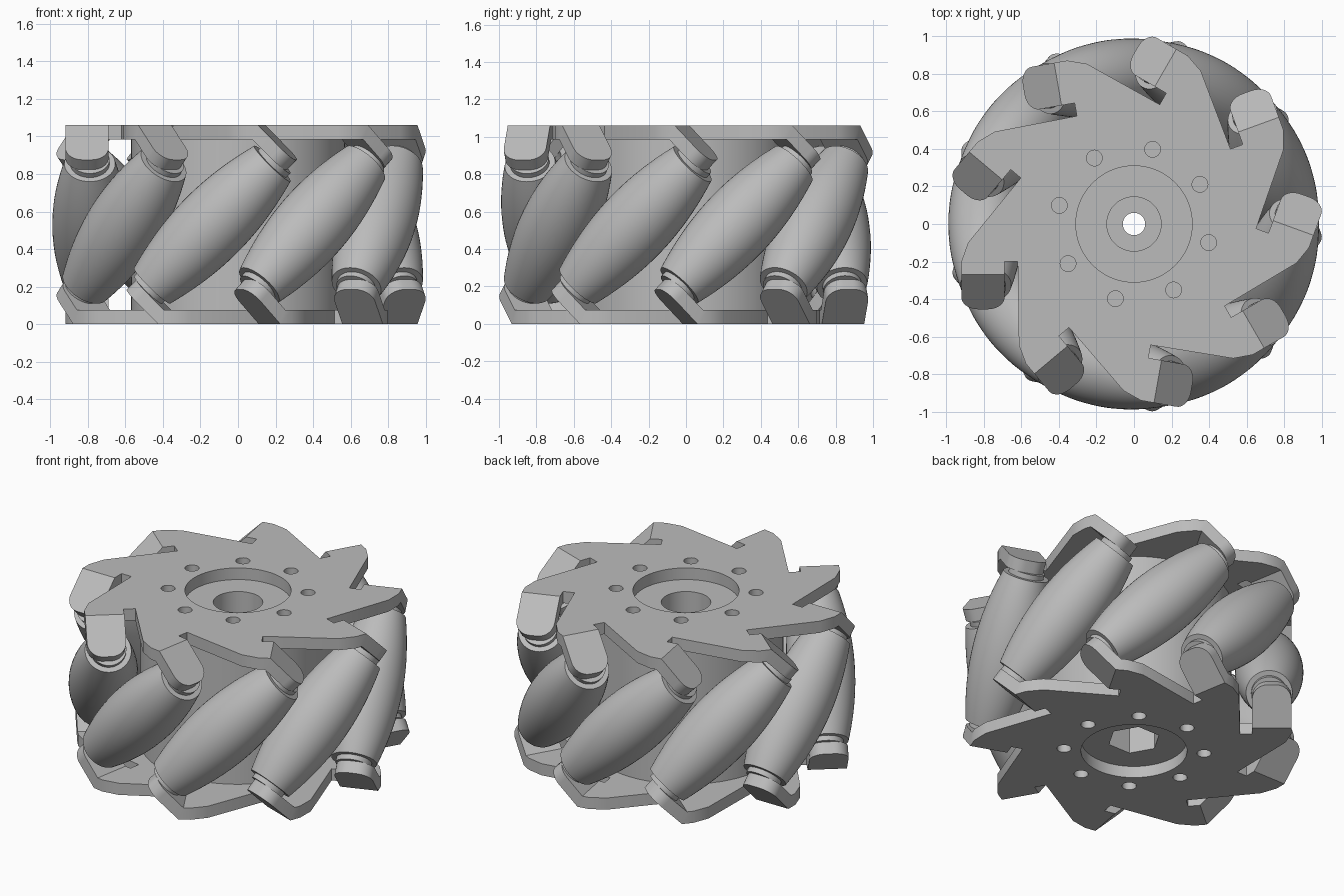
import bpy, bmesh, math
from mathutils import Matrix, Vector

cube = bpy.data.objects.get("Cube")
if cube:
    bpy.data.objects.remove(cube)

COUNT = 9                 # rollers around the wheel
STEP = math.tau / COUNT
START = math.radians(20)
H, T = 1.06, 0.075        # wheel height, sheet thickness
MID = H / 2
RC, RW = 0.79, 0.99       # roller axis radius, wheel radius
IN, OUT = 0.69, 0.92      # tab width limits, measured radially
TAB = 0.566               # outer face of tab along roller axis
ROOT2 = math.sqrt(2)

mat = bpy.data.materials.new("light grey")
mat.use_nodes = True
GREY = (0.5, 0.5, 0.5, 1)
mat.diffuse_color = GREY
mat.node_tree.nodes["Principled BSDF"].inputs["Base Color"].default_value = GREY


def finish(bm, name):
    bmesh.ops.recalc_face_normals(bm, faces=bm.faces[:])
    mesh = bpy.data.meshes.new(name)
    bm.to_mesh(mesh)
    bm.free()
    mesh.materials.append(mat)
    obj = bpy.data.objects.new(name, mesh)
    bpy.context.collection.objects.link(obj)
    return obj


def smooth(obj, angle=35):
    bpy.ops.object.select_all(action='DESELECT')
    obj.select_set(True)
    bpy.context.view_layer.objects.active = obj
    bpy.ops.object.shade_smooth_by_angle(angle=math.radians(angle))


def slab(bm, lower, upper):
    """Solid between two matching outlines."""
    a = [bm.verts.new(p) for p in lower]
    b = [bm.verts.new(p) for p in upper]
    bm.faces.new(a[::-1])
    bm.faces.new(b)
    for i in range(len(a)):
        j = (i + 1) % len(a)
        bm.faces.new((a[i], a[j], b[j], b[i]))


def drum(bm, radius, z0, z1, x=0, y=0, sides=64):
    ring = [(x + radius * math.cos(math.tau * i / sides),
             y + radius * math.sin(math.tau * i / sides)) for i in range(sides)]
    slab(bm, [(p, q, z0) for p, q in ring], [(p, q, z1) for p, q in ring])


def cut(obj, *drums):
    """Subtract drums one at a time."""
    for args in drums:
        bm = bmesh.new()
        drum(bm, *args)
        tool = finish(bm, "cutter")
        tool.hide_render = True
        mod = obj.modifiers.new("cut", 'BOOLEAN')
        mod.operation, mod.solver, mod.object = 'DIFFERENCE', 'EXACT', tool
        bpy.ops.object.select_all(action='DESELECT')
        bpy.context.view_layer.objects.active = obj
        obj.select_set(True)
        bpy.ops.object.modifier_apply(modifier=mod.name)
        bpy.data.objects.remove(tool)


def spin(k):
    return Matrix.Rotation(START + k * STEP, 4, 'Z')


bolt_holes = []
for k in range(8):
    ang = math.radians(31 + 45 * k)
    bolt_holes.append((0.042, -0.1, H + 0.1, 0.41 * math.cos(ang), 0.41 * math.sin(ang), 24))


def tab_outline(w):
    """Strap with rounded tip on the plane at distance w along the roller axis."""
    bend_z = H if w == TAB else H - T
    bend_s = w * ROOT2 - (bend_z - MID)
    root, tip, rad = (bend_s - bend_z) / ROOT2, (0.455 - 0.876) / ROOT2, 0.09
    flat = [(IN, root), (OUT, root)]
    for cx, a0 in ((OUT - rad, 0), (IN + rad, 90)):
        for i in range(9):
            a = math.radians(a0 + i * 90 / 8)
            flat.append((cx + rad * math.cos(a), tip - rad + rad * math.sin(a)))
    # plane coordinates: radial and down-slope
    base = Vector((0, w, w)) / ROOT2
    out = []
    for r, q in flat:
        down = q + MID / ROOT2
        out.append(Vector((r, base.y + down / ROOT2, MID + base.z - down / ROOT2)))
    return out


def side_plate(name):
    # flat star-shaped sheet
    bm = bmesh.new()
    outlines = []
    for z, bend in ((H - T, (TAB - T) * ROOT2 - MID + T), (H, TAB * ROOT2 - MID)):
        arm = [(0.885, 0.1), (OUT, 0.2), (OUT, bend), (IN, bend), (IN, 0.2), (0.62, 0.2)]
        outlines.append([spin(k) @ Vector((r, s, z)) for k in range(COUNT) for r, s in arm])
    slab(bm, *outlines)
    obj = finish(bm, name)
    cut(obj, (0.31, -0.1, H + 0.1), *bolt_holes)
    # bent tabs
    bm = bmesh.new()
    bm.from_mesh(obj.data)
    inner, outer = tab_outline(TAB - T), tab_outline(TAB)
    for k in range(COUNT):
        slab(bm, [spin(k) @ p for p in inner], [spin(k) @ p for p in outer])
    bmesh.ops.recalc_face_normals(bm, faces=bm.faces[:])
    bm.to_mesh(obj.data)
    bm.free()
    return obj


top_plate = side_plate("top_plate")
smooth(top_plate, 25)

# bottom plate is the top one turned over about a roller's radial line
bottom_plate = top_plate.copy()
bottom_plate.data = top_plate.data.copy()
bottom_plate.name = "bottom_plate"
bpy.context.collection.objects.link(bottom_plate)
flip = Matrix.Rotation(math.pi, 4, Vector((math.cos(START), math.sin(START), 0)))
bottom_plate.data.transform(Matrix.Translation((0, 0, H)) @ flip)

# hub with counterbore, axle hole and hexagonal socket
bm = bmesh.new()
drum(bm, 0.57, T, H - T)
hub = finish(bm, "hub")
cut(hub, (0.06, -0.1, H + 0.1, 0, 0, 32), (0.145, 0.68, H + 0.1, 0, 0, 48),
    (0.155, -0.1, 0.38, 0, 0, 6), *bolt_holes)
smooth(hub)


def lathe(name, profile, sides=48):
    """Turn (radius, height) points around z."""
    bm = bmesh.new()
    rings = [[bm.verts.new((r * math.cos(math.tau * i / sides), r * math.sin(math.tau * i / sides), z))
              for i in range(sides)] for r, z in profile]
    for a, b in zip(rings, rings[1:]):
        for i in range(sides):
            j = (i + 1) % sides
            bm.faces.new((a[i], a[j], b[j], b[i]))
    bm.faces.new(rings[0][::-1])
    bm.faces.new(rings[-1])
    return finish(bm, name)


# barrel rollers, shaped to roll on the wheel's outer circle, with end collars
END = 0.46
profile = [(0.105, -TAB + T), (0.105, -END)]
for i in range(25):
    w = END * (i / 12 - 1)
    profile.append((RW - math.sqrt(RC * RC + w * w / 2), w))
profile += [(0.105, END), (0.105, TAB - T)]
roller = lathe("roller_1", profile)
smooth(roller)
tilt = Matrix.Rotation(math.radians(-45), 4, 'X')
for k in range(COUNT):
    obj = roller if k == 0 else roller.copy()
    if k:
        obj.name = f"roller_{k + 1}"
        bpy.context.collection.objects.link(obj)
    obj.matrix_world = spin(k) @ Matrix.Translation((RC, 0, MID)) @ tilt
